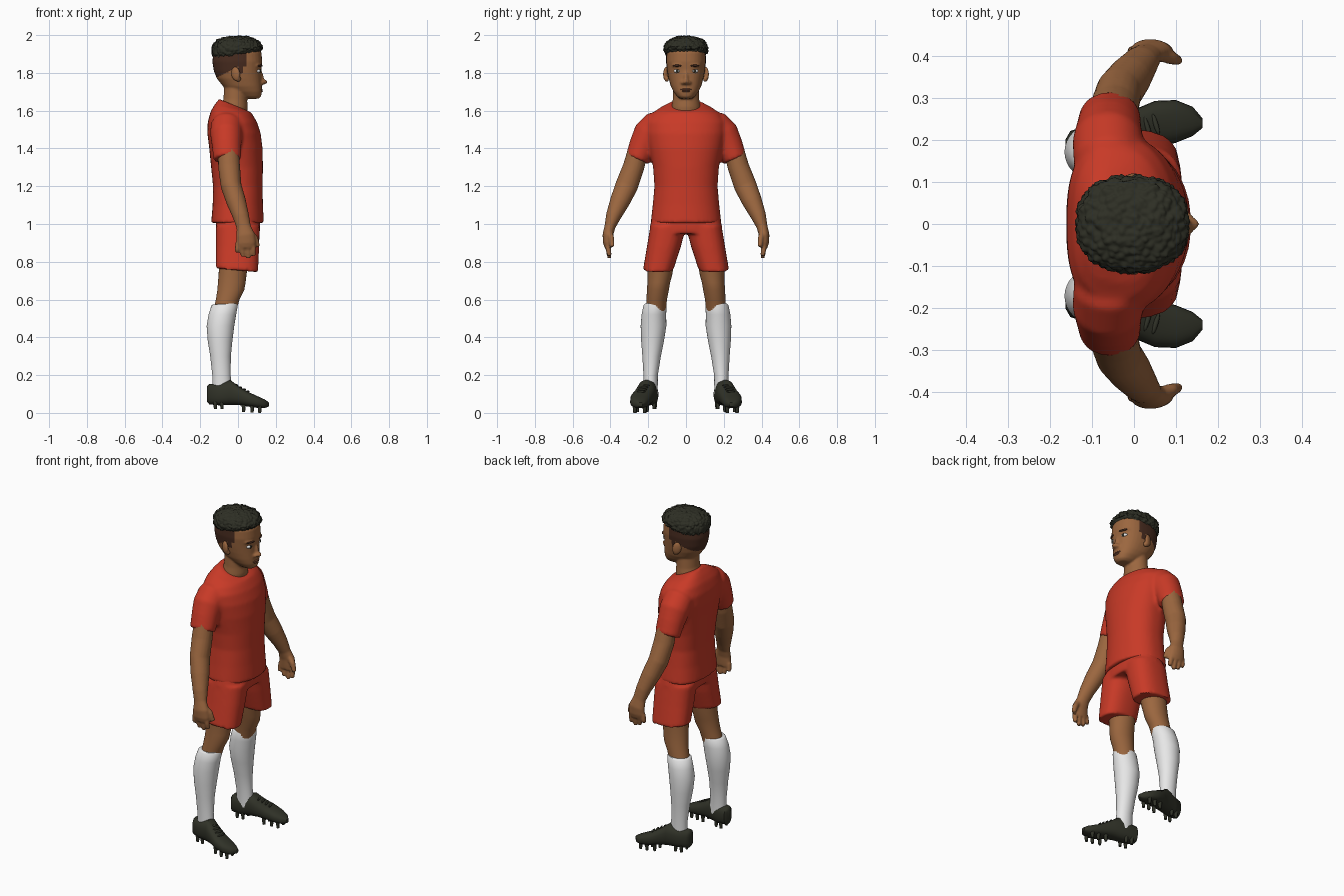
import bpy, bmesh, math
from mathutils import Vector, Matrix, noise

cube = bpy.data.objects.get("Cube")
if cube:
    bpy.data.objects.remove(cube, do_unlink=True)


def material(name, *rgb):
    m = bpy.data.materials.new(name)
    m.use_nodes = True
    m.diffuse_color = (*rgb, 1)
    m.node_tree.nodes["Principled BSDF"].inputs["Base Color"].default_value = (*rgb, 1)
    return m


SKIN = material("skin brown", .33, .135, .05)
RED = material("kit red", .58, .042, .02)
WHITE = material("sock white", .8, .8, .8)
DARK = material("hair black", .027, .028, .018)
SHOE = material("shoe black", .03, .032, .021)
FADE = material("cropped hair brown", .065, .025, .014)
LIP = material("lip brown", .2, .07, .035)


def oval(a, front=2, back=2):
    """Point on a unit superellipse."""
    c, s = math.cos(a), math.sin(a)
    e = 2 / (front if c > 0 else back)
    return math.copysign(abs(c) ** e, c), math.copysign(abs(s) ** e, s)


def bridge(bm, loops):
    """Join loops of points into a closed tube."""
    rows = [[bm.verts.new(p) for p in loop] for loop in loops]
    for a, b in zip(rows, rows[1:]):
        for i in range(len(a)):
            j = (i + 1) % len(a)
            bm.faces.new((a[i], a[j], b[j], b[i]))
    bm.faces.new(rows[0])
    bm.faces.new(rows[-1])


def angles(n):
    return [math.tau * i / n for i in range(n)]


def stack(bm, rings, side=1, front=2, back=2, n=32):
    """Level rings: height, back x, front x, half width, centre y, front drop."""
    loops = []
    for z, xb, xf, hy, *more in rings:
        y0, drop = (more + [0, 0])[:2]
        loops.append([((xb + xf) / 2 + u * (xf - xb) / 2, side * (y0 + v * hy), z - drop * u)
                      for u, v in (oval(a, front, back) for a in angles(n))])
    bridge(bm, loops)


def limb(bm, rings, side=1, n=16):
    """Rings square to a path: x, y, z, radius along x, radius across."""
    pts = [Vector(r[:3]) for r in rings]
    loops = []
    for i, r in enumerate(rings):
        t = (pts[min(i + 1, len(pts) - 1)] - pts[max(i - 1, 0)]).normalized()
        u = Vector((1, 0, 0))
        u = (u - t * u.dot(t)).normalized()
        v = t.cross(u)
        ring = [pts[i] + u * r[3] * math.cos(a) + v * r[4] * math.sin(a) for a in angles(n)]
        loops.append([(p.x, p.y * side, p.z) for p in ring])
    bridge(bm, loops)


def ball(bm, centre, radii, turn=0, tilt=0):
    m = (Matrix.Translation(centre) @ Matrix.Rotation(turn, 4, 'Z')
         @ Matrix.Rotation(tilt, 4, 'Y') @ Matrix.Diagonal((*radii, 1)))
    bmesh.ops.create_uvsphere(bm, u_segments=20, v_segments=12, radius=1, matrix=m)


def finish(name, bm, mat, voxel=0, soften=3, sharp=50):
    """Make the object; a voxel size fuses overlapping pieces into one skin."""
    bmesh.ops.recalc_face_normals(bm, faces=bm.faces)
    me = bpy.data.meshes.new(name)
    bm.to_mesh(me)
    bm.free()
    ob = bpy.data.objects.new(name, me)
    bpy.context.collection.objects.link(ob)
    if voxel:
        r = ob.modifiers.new("fuse", 'REMESH')
        r.mode, r.voxel_size = 'VOXEL', voxel
        s = ob.modifiers.new("soften", 'SMOOTH')
        s.factor, s.iterations = .5, soften
        deps = bpy.context.evaluated_depsgraph_get()
        fused = bpy.data.meshes.new_from_object(ob.evaluated_get(deps))
        ob.modifiers.clear()
        ob.data = me = fused
        me.name = name
    me.materials.clear()
    me.materials.append(mat)
    me.shade_smooth()
    me.set_sharp_from_angle(angle=math.radians(sharp))
    return ob


SIDES = (("left", 1), ("right", -1))

# Shirt: trunk and both sleeves in one skin
bm = bmesh.new()
stack(bm, [(1.005, -.142, .137, .187), (1.1, -.134, .132, .176), (1.2, -.132, .13, .167),
           (1.3, -.142, .132, .174), (1.4, -.152, .13, .194), (1.48, -.162, .12, .208),
           (1.54, -.16, .1, .208), (1.585, -.145, .08, .18, 0, .01),
           (1.61, -.125, .07, .14, 0, .02), (1.63, -.1, .055, .085, 0, .032)],
      front=2.1, back=2.7, n=48)
for _, s in SIDES:
    limb(bm, [(-.055, .1, 1.535, .075, .07), (-.06, .16, 1.515, .085, .082),
              (-.062, .195, 1.475, .085, .086), (-.06, .228, 1.415, .078, .074),
              (-.057, .259, 1.342, .073, .064)], s, 24)
finish("shirt", bm, RED, .01, 4)

# Shorts
bm = bmesh.new()
stack(bm, [(1.04, -.115, .115, .178), (.99, -.118, .118, .19), (.95, -.116, .116, .19)],
      front=2.5, back=2.5)
for _, s in SIDES:
    stack(bm, [(.99, -.117, .115, .095, .094), (.88, -.117, .112, .09, .117),
               (.755, -.117, .106, .08, .148, .01)], s, 2.4, 2.4)
finish("shorts", bm, RED, .01, 3)

# Head, neck and nose
bm = bmesh.new()
stack(bm, [(1.663, .035, .108, .03), (1.675, .005, .122, .047), (1.7, -.035, .127, .066),
           (1.73, -.08, .126, .081), (1.77, -.112, .124, .092), (1.81, -.128, .123, .1),
           (1.86, -.136, .128, .106), (1.91, -.13, .124, .104), (1.95, -.09, .09, .07)],
      front=2.3, back=2.2)
stack(bm, [(1.56, -.1, .045, .08), (1.62, -.09, .052, .076), (1.66, -.077, .048, .07),
           (1.72, -.074, .05, .068), (1.78, -.08, .04, .068)])
ball(bm, (.13, 0, 1.752), (.026, .018, .014))
ball(bm, (.124, 0, 1.78), (.012, .011, .04), 0, -.25)
for _, s in SIDES:
    ball(bm, (.124, s * .017, 1.748), (.016, .012, .011))
    ball(bm, (.108, s * .045, 1.84), (.014, .034, .012), s * .4)
head = finish("head", bm, SKIN, .006, 3)
head.data.materials.append(FADE)
for p in head.data.polygons:
    x, y, z = p.center
    sideburn = 0 < x < .025 and z > 1.8 and abs(y) > .05
    p.material_index = int(sideburn or (x < .045 and z > 1.832 + .5 * min(x, 0)))

# Lips
bm = bmesh.new()
ball(bm, (.121, 0, 1.712), (.01, .03, .006))
ball(bm, (.121, 0, 1.703), (.011, .022, .006))
finish("lips", bm, LIP)

# Curly hair cap
bm = bmesh.new()
bmesh.ops.create_icosphere(bm, subdivisions=6, radius=1)
for v in bm.verts:
    d = v.co.copy()
    q = Vector([math.copysign(abs(c) ** .86, c) for c in d])
    p = Vector((q.x * .134, q.y * .116, q.z * (.07 if q.z > 0 else .05)))
    curl = .5 - noise.voronoi(p * 62)[0][0]
    p += d * (.012 * curl + .004 * noise.noise(p * 40))
    if d.z < 0:
        p.z += .13 * p.x
    v.co = p + Vector((-.004, 0, 1.924))
finish("hair", bm, DARK, sharp=180)

for label, s in SIDES:
    # Ear
    bm = bmesh.new()
    ball(bm, (-.012, s * .105, 1.795), (.026, .013, .038), s * .45, -.15)
    ball(bm, (.002, s * .102, 1.768), (.014, .012, .016))
    finish(label + "_ear", bm, SKIN, .005, 2)

    # Eye and brow
    bm = bmesh.new()
    ball(bm, (.108, s * .047, 1.81), (.011, .018, .01), s * .4)
    finish(label + "_eye", bm, WHITE)
    bm = bmesh.new()
    ball(bm, (.116, s * .046, 1.81), (.006, .008, .009), s * .4)
    finish(label + "_iris", bm, DARK)
    bm = bmesh.new()
    ball(bm, (.117, s * .048, 1.838), (.008, .026, .006), s * .45)
    finish(label + "_brow", bm, FADE)

    # Arm, palm, fingers and thumb
    bm = bmesh.new()
    limb(bm, [(-.052, .245, 1.42, .055, .053), (-.047, .278, 1.3, .058, .057),
              (-.036, .315, 1.2, .055, .06), (-.01, .35, 1.12, .052, .053),
              (.016, .385, 1.04, .043, .04), (.03, .403, .985, .038, .029),
              (.04, .414, .94, .049, .028), (.042, .414, .9, .052, .025),
              (.042, .411, .875, .048, .02)], s, 20)
    for x, tip in ((-.003, .85), (.024, .828), (.053, .818), (.08, .832)):
        limb(bm, [(x * .9 + .004, .412, .9, .015, .015), (x, .411, .865, .0145, .015),
                  (x * 1.04, .405, tip, .011, .011)], s, 10)
    limb(bm, [(.055, .408, .965, .018, .018), (.09, .396, .925, .017, .016),
              (.106, .39, .88, .012, .012)], s, 10)
    finish(label + "_arm", bm, SKIN, .006, 3)

    # Bare knee and thigh
    bm = bmesh.new()
    stack(bm, [(.86, -.1, .07, .073, .13), (.74, -.102, .046, .066, .137),
               (.69, -.106, .04, .06, .144), (.65, -.109, .033, .058, .149),
               (.6, -.117, .008, .054, .155), (.54, -.13, -.01, .053, .16)], s)
    finish(label + "_knee", bm, SKIN)

    # Sock
    bm = bmesh.new()
    stack(bm, [(.577, -.133, -.005, .056, .163, -.003), (.57, -.14, -.001, .061, .164),
               (.52, -.156, -.01, .065, .17), (.46, -.166, -.02, .068, .172),
               (.38, -.16, -.03, .06, .177), (.3, -.147, -.038, .049, .182),
               (.2, -.136, -.039, .038, .187), (.1, -.136, -.03, .038, .188)], s)
    finish(label + "_sock", bm, WHITE)

    # Boot: upright slices from heel to toe, with laces and studs
    bm = bmesh.new()
    slices = [(-.164, .183, .018, .06, .14), (-.152, .185, .037, .045, .152),
              (-.1, .193, .047, .04, .155), (-.04, .207, .05, .042, .174),
              (0, .22, .053, .042, .143), (.05, .238, .056, .034, .113),
              (.1, .245, .051, .027, .09), (.14, .245, .035, .025, .072),
              (.163, .241, .012, .034, .056)]
    bridge(bm, [[(x, s * (y + hw * u), (lo + hi) / 2 + v * (hi - lo) / 2)
                 for u, v in (oval(a, 2.5, 2.5) for a in angles(24))]
                for x, y, hw, lo, hi in slices])
    for i in range(4):
        ball(bm, (-.008 + .02 * i, s * (.217 + .007 * i), .146 - .011 * i), (.006, .026, .006), s * .3)
    for x, y, z in ((-.12, .19, .02), (-.085, .195, .02), (.03, .232, .004),
                    (.075, .242, .001), (.115, .245, 0)):
        for off in (-.026, .026):
            bmesh.ops.create_cone(bm, cap_ends=True, segments=10, radius1=.008, radius2=.012,
                                  depth=.04, matrix=Matrix.Translation((x, s * (y + off), z + .02)))
    finish(label + "_boot", bm, SHOE)
